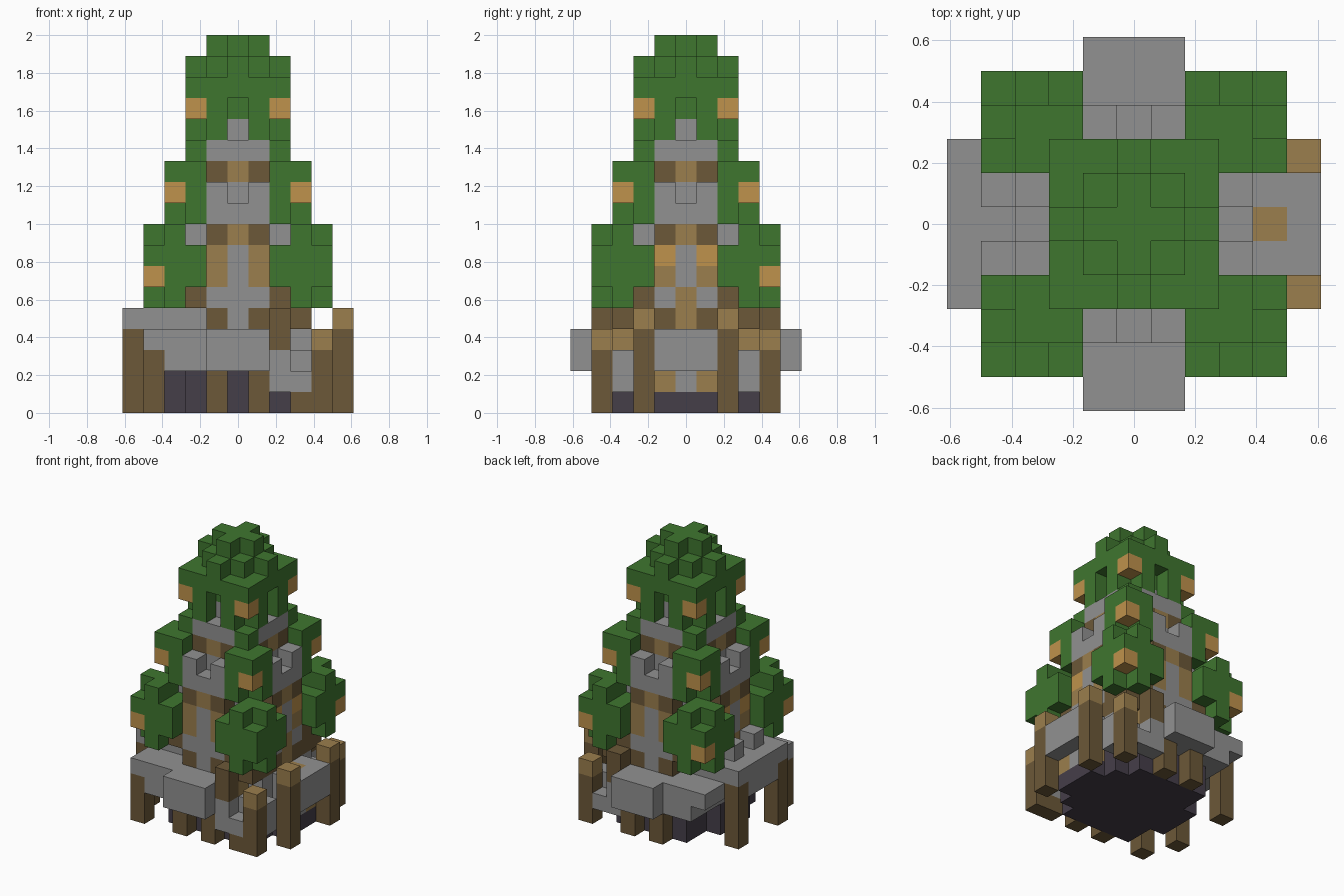
import bpy, bmesh
from mathutils import Vector

old = bpy.data.objects.get("Cube")
if old:
    bpy.data.objects.remove(old)

U = 2 / 18  # edge of one block
PALETTE = {
    "leaf green": "3f762f", "stone grey": "919191", "dark timber": "6c5838",
    "light timber": "9b7e4d", "lantern orange": "bf924c", "dark footing": "453e49",
}
GREEN, STONE, DARK, LIGHT, LAMP, FOOT = range(6)


def linear(h):
    v = [int(h[i:i + 2], 16) / 255 for i in (0, 2, 4)]
    return [((c + 0.055) / 1.055) ** 2.4 for c in v] + [1.0]


materials = []
for name, code in PALETTE.items():
    m = bpy.data.materials.new(name)
    m.use_nodes = True
    m.diffuse_color = linear(code)
    bsdf = m.node_tree.nodes["Principled BSDF"]
    bsdf.inputs["Base Color"].default_value = linear(code)
    bsdf.inputs["Roughness"].default_value = 0.9
    materials.append(m)

blocks = {}  # cell -> (part, colour)


def span(v):
    return range(v[0], v[1] + 1) if isinstance(v, tuple) else (v,)


def fill(part, colour, x, y, z):
    for i in span(x):
        for j in span(y):
            for k in span(z):
                blocks[i, j, k] = (part, colour)


def sides(part, colour, across, out, z, which="FBRL"):
    """Repeat a run of blocks on the chosen sides, mirrored across each."""
    for a in span(across):
        for s in (a, -a):
            for o in span(out):
                for d in which:
                    x, y = {"F": (s, -o), "B": (s, o), "R": (o, s), "L": (-o, s)}[d]
                    fill(part, colour, x, y, z)


def corners(part, colour, x, y, z):
    for sx in (-1, 1):
        for sy in (-1, 1):
            for i in span(x):
                for j in span(y):
                    fill(part, colour, sx * i, sy * j, z)


# Stepped footing and stone base
fill("footing", FOOT, (-2, 2), (-3, 3), (0, 1))
fill("footing", FOOT, -3, (-1, 1), (0, 1))
fill("footing", FOOT, 3, (-2, 2), (0, 1))
fill("footing", FOOT, 4, (-1, 1), 0)
fill("stone_base", STONE, (-3, 3), (-3, 3), 2)
fill("stone_base", STONE, (-3, 3), (-2, 2), 3)
fill("stone_base", STONE, (-3, 1), (-3, 3), 3)
sides("stone_base", STONE, (0, 1), (4, 5), (2, 3), "FBR")
fill("stone_base", STONE, 4, 0, 1)
sides("base_beam", LIGHT, 1, 4, 1, "R")
sides("base_support", DARK, 1, 4, (0, 1), "FB")
fill("side_step", LIGHT, 4, 0, 3)

# Raised platform on one side, carried by posts, with steps up to the wall
fill("side_platform", STONE, (-5, -2), (-2, 2), 4)
fill("side_platform", STONE, (-5, -4), (-1, 1), 3)
sides("side_platform", STONE, 1, 4, 5, "L")
fill("platform_post", DARK, -4, -4, (0, 2))
for s in (-1, 1):
    fill("platform_post", DARK, -5, 2 * s, (0, 3))
    fill("side_platform", STONE, -4, 3 * s, 3)
    fill("side_platform", STONE, -4, 4 * s, 3)
    fill("side_platform", STONE, (-3, -2), 4 * s, (2, 3))

# Fence posts, broken corner walls and beams on the other side
fill("fence_post", DARK, 3, -4, 0)
for s in (-1, 1):
    fill("fence_post", DARK, 5, 2 * s, (0, 3))
    fill("fence_post", LIGHT, 5, 2 * s, 4)
    fill("fence_post", DARK, 4, 4 * s, (0, 2))
    fill("fence_post", LIGHT, 4, 4 * s, 3)
    fill("corner_wall", STONE, 2, 4 * s, (1, 2))
    fill("corner_wall", STONE, 3, 4 * s, 1)
    fill("corner_wall", STONE, 4, 3 * s, (1, 2))
    fill("corner_beam", LIGHT, 2, 3 * s, 3)
    fill("corner_beam", DARK, 2, 4 * s, (3, 4))
    fill("corner_beam", DARK, (2, 3), 3 * s, 4)
    fill("corner_beam", DARK, (2, 3), 2 * s, 4)

# Lower storey walls
fill("lower_storey", STONE, (-2, 2), (-2, 2), (5, 8))
sides("lower_storey", DARK, 1, 3, 4, "FBR")
sides("lower_storey", STONE, 0, 3, 4, "FB")
sides("lower_storey", STONE, (0, 1), 3, (5, 7))
sides("lower_storey", LIGHT, 0, 3, 4, "R")
sides("lower_storey", LIGHT, 0, 3, 5, "RL")
sides("lower_storey", DARK, 2, 3, 5)
sides("lower_window", LIGHT, 1, 3, (6, 7))
sides("lower_window", LAMP, 1, 3, 7, "RL")
sides("lower_storey", DARK, 1, 3, 8)
sides("lower_storey", LIGHT, 0, 3, 8)

# Balcony with merlons and the upper storey
fill("upper_storey", STONE, (-1, 1), (-1, 1), (9, 13))
sides("balcony", STONE, (0, 1), (2, 3), 9)
sides("balcony", STONE, 1, 3, 10)
sides("upper_storey", STONE, (0, 1), 2, 10)
sides("upper_storey", DARK, 1, 2, 11)
sides("upper_storey", LIGHT, 0, 2, 11)
sides("upper_storey", STONE, (0, 1), 2, 12)

# Lower corner bushes, rounded, with hanging lanterns except at one corner
corners("lower_bush", GREEN, (2, 4), (2, 4), (6, 7))
for k in (5, 8):
    corners("lower_bush", GREEN, 3, (3, 4), k)
    corners("lower_bush", GREEN, 4, 3, k)
corners("lower_lantern", LAMP, 4, 4, 6)
fill("lower_bush", GREEN, 4, -4, 6)

# Middle corner bushes, open below each lantern
corners("middle_bush", GREEN, 2, (2, 3), 9)
corners("middle_bush", GREEN, 3, 2, 9)
corners("middle_bush", GREEN, (2, 3), (2, 3), (10, 11))
corners("middle_lantern", LAMP, 3, 3, 10)
corners("middle_bush", GREEN, 2, 2, 12)

# Leafy crown
sides("crown", GREEN, 1, 2, (13, 14))
fill("crown", GREEN, (-1, 1), (-1, 1), 14)
corners("crown_lantern", LAMP, 2, 2, 14)
fill("crown", GREEN, (-2, 2), (-2, 2), 15)
fill("crown", GREEN, (-1, 1), (-1, 1), 16)
sides("crown", GREEN, 0, 2, 16)
fill("crown", GREEN, (-1, 1), 0, 17)
fill("crown", GREEN, 0, (-1, 1), 17)

# Build one object per part from the exposed block faces
AXES = [Vector(v) for v in ((1, 0, 0), (0, 1, 0), (0, 0, 1))]
for part in sorted({p for p, c in blocks.values()}):
    bm = bmesh.new()
    for cell, (p, colour) in blocks.items():
        if p != part:
            continue
        centre = Vector(cell) + Vector((0, 0, 0.5))
        for a in range(3):
            for s in (-1, 1):
                n = AXES[a] * s
                if tuple(int(c + d) for c, d in zip(cell, n)) in blocks:
                    continue
                u, v = AXES[(a + 1) % 3] / 2, AXES[(a + 2) % 3] / 2 * s
                mid = centre + n / 2
                ring = [mid - u - v, mid + u - v, mid + u + v, mid - u + v]
                face = bm.faces.new([bm.verts.new(q * U) for q in ring])
                face.material_index = colour
    bmesh.ops.remove_doubles(bm, verts=bm.verts, dist=0.001)
    mesh = bpy.data.meshes.new(part)
    bm.to_mesh(mesh)
    bm.free()
    for m in materials:
        mesh.materials.append(m)
    bpy.context.collection.objects.link(bpy.data.objects.new(part, mesh))
